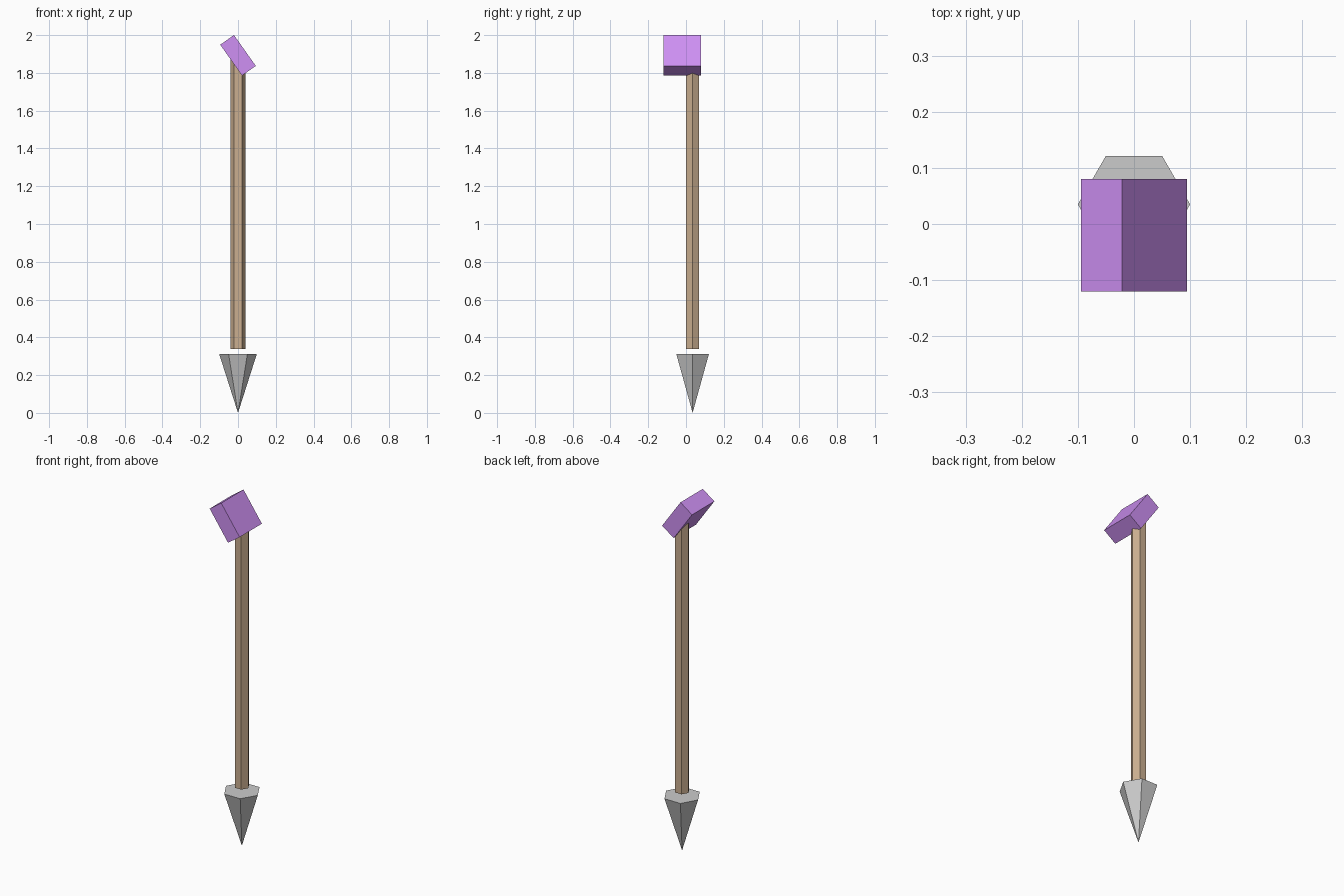
import bpy
from math import radians

if "Cube" in bpy.data.objects:
    bpy.data.objects.remove(bpy.data.objects["Cube"])

AXIS_Y = 0.035  # shaft and spike share this axis


def finish(name, color=None):
    obj = bpy.context.object
    obj.name = name
    if color:
        mat = bpy.data.materials.new(name + "_color")
        mat.diffuse_color = (*color, 1)
        mat.use_nodes = True
        mat.node_tree.nodes["Principled BSDF"].inputs["Base Color"].default_value = mat.diffuse_color
        obj.data.materials.append(mat)
    return obj


def hex_prism(name, z0, z1, r0, r1, color=None):
    # six sides, corners pointing along x
    bpy.ops.mesh.primitive_cone_add(
        vertices=6, radius1=r0, radius2=r1, depth=z1 - z0,
        location=(0, AXIS_Y, (z0 + z1) / 2), rotation=(0, 0, radians(30)))
    return finish(name, color)


# pointed metal tip, facing down
hex_prism("spike", 0.0, 0.313, 0.0, 0.1)

# wooden pole, floating just above the spike and ending inside the head
hex_prism("shaft", 0.337, 1.895, 0.04, 0.04, (0.60, 0.43, 0.28))

# tilted block at the top
bpy.ops.mesh.primitive_cube_add(size=1, location=(0, -0.02, 1.893),
                                rotation=(0, radians(54.7), 0))
head = finish("head_block", (0.62, 0.28, 0.90))
head.scale = (0.2, 0.2, 0.089)
